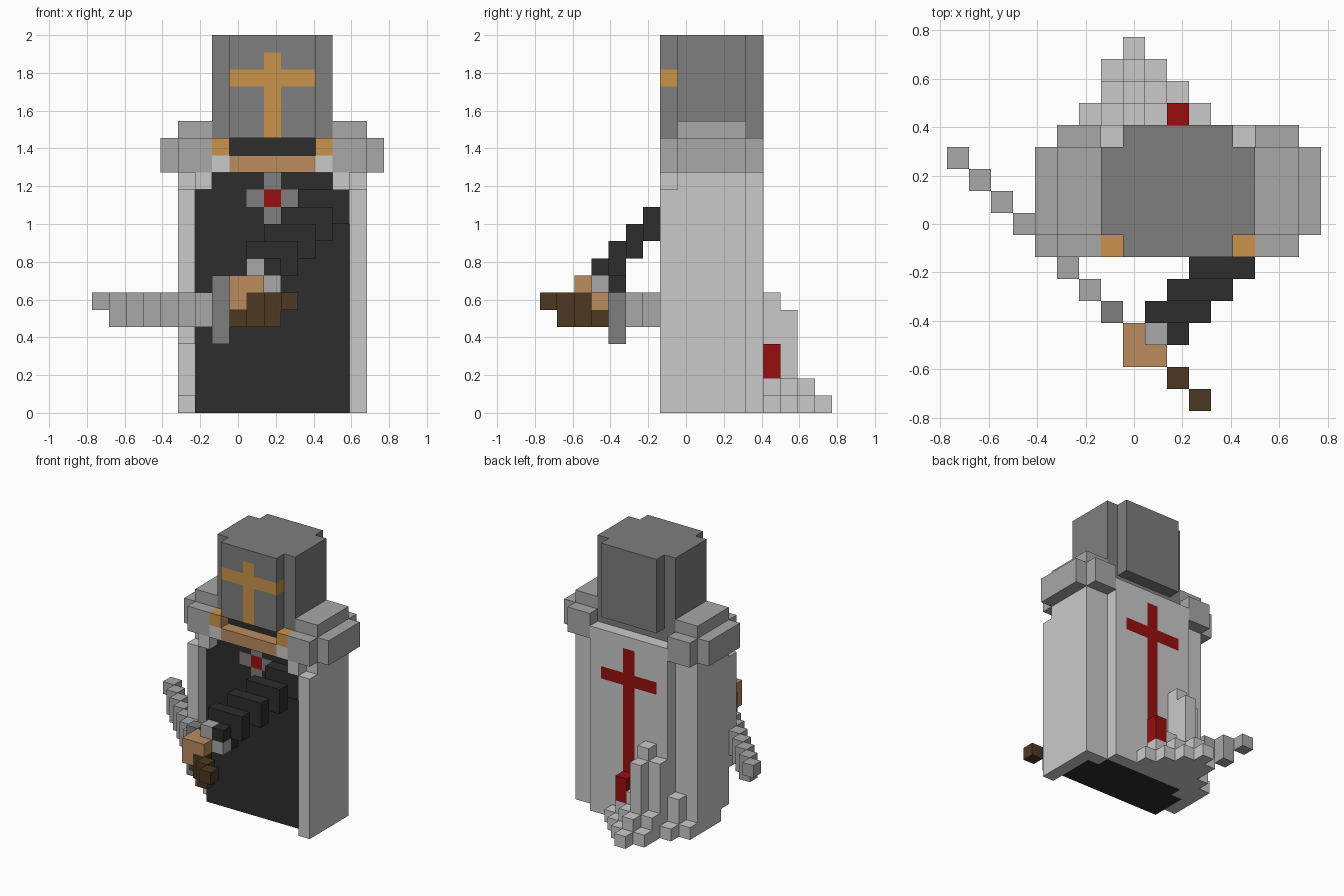
import bpy, bmesh
from mathutils import Vector

if "Cube" in bpy.data.objects:
    bpy.data.objects.remove(bpy.data.objects["Cube"])

U = 1 / 11                      # edge of one block
ORIGIN = Vector((-8.5 * U, -8.5 * U, 0))


def lin(c):
    c /= 255
    return c / 12.92 if c <= 0.04045 else ((c + 0.055) / 1.055) ** 2.4


COLOURS = {
    "dark_steel": (126, 126, 126), "light_steel": (168, 168, 168),
    "cape_white": (202, 202, 202), "black_cloth": (45, 45, 45),
    "gold": (202, 148, 74), "skin": (186, 140, 95),
    "brown_leather": (77, 57, 34), "red": (152, 15, 15),
}
MATS = {}
for name, rgb in COLOURS.items():
    MATS[name] = bpy.data.materials.new(name)
    MATS[name].diffuse_color = (*[lin(c) for c in rgb], 1)

blocks = {}                     # (i, j, k) -> (part, colour)


def box(part, colour, xs, ys, zs, mirror=False):
    """Fill a half-open box of blocks; mirror reflects about the figure's middle."""
    for i in range(*xs):
        for j in range(*ys):
            for k in range(*zs):
                blocks[i, j, k] = (part, colour)
                if mirror:
                    blocks[20 - i, j, k] = (part, colour)


def one(part, colour, i, j, k0, k1):
    box(part, colour, (i, i + 1), (j, j + 1), (k0, k1))


# robe
box("robe", "black_cloth", (6, 15), (8, 12), (0, 14))
# chest emblem
box("robe", "dark_steel", (10, 11), (8, 9), (11, 14))
box("robe", "dark_steel", (9, 12), (8, 9), (12, 13))
box("robe", "red", (10, 11), (8, 9), (12, 13))

# cape: sides, collar and back panel
box("cape", "cape_white", (5, 6), (8, 12), (0, 14), True)
box("cape", "cape_white", (5, 6), (7, 8), (0, 13), True)
box("cape", "cape_white", (6, 7), (7, 8), (13, 14), True)
box("cape", "cape_white", (7, 8), (7, 8), (14, 15), True)
box("cape", "cape_white", (6, 7), (11, 12), (0, 14), True)
box("cape", "cape_white", (7, 14), (12, 13), (0, 15))
# swept lower corner on the left
for j, k in ((7, 4), (8, 1)):
    for z in range(k):
        del blocks[5, j, z]
# red cross on the back
box("cape", "red", (10, 11), (12, 13), (4, 14))
box("cape", "red", (8, 13), (12, 13), (11, 12))

# trailing hem folds: column, row, height
for i, j, h in ((5, 12, 1), (6, 12, 3), (6, 13, 1), (7, 13, 6), (8, 13, 7),
                (9, 13, 3), (10, 13, 2), (11, 13, 1), (7, 14, 2), (8, 14, 6),
                (9, 14, 2), (10, 14, 1), (7, 15, 1), (8, 15, 2), (9, 15, 1),
                (8, 16, 1)):
    one("cape_hem", "cape_white", i, j, 0, h)
one("cape_hem", "red", 10, 13, 2, 4)

# shoulder plates
box("shoulder_plates", "light_steel", (5, 7), (7, 13), (14, 16), True)
box("shoulder_plates", "light_steel", (4, 5), (8, 12), (14, 16), True)
box("shoulder_plates", "light_steel", (5, 7), (8, 12), (16, 17), True)

# helmet with eye slit, face and gold cross
box("helmet", "dark_steel", (7, 14), (8, 12), (14, 22))
box("helmet", "dark_steel", (8, 13), (7, 13), (16, 22))
box("helmet", "black_cloth", (8, 13), (8, 9), (15, 16))
box("helmet", "gold", (7, 8), (7, 8), (15, 16), True)
box("helmet", "gold", (10, 11), (7, 8), (16, 21))
box("helmet", "gold", (8, 13), (7, 8), (19, 20))
box("face", "skin", (8, 13), (7, 8), (14, 15))

# sleeve stepping down and forward, then steel cuff
for s in range(4):
    x, y, z = 12 - s, 7 - s, 11 - s
    box("sleeve", "black_cloth", (x, x + 3), (y, y + 1), (z, z + 2))
one("sleeve", "black_cloth", 10, 4, 7, 8)
one("sleeve", "black_cloth", 10, 3, 8, 9)
one("cuff", "light_steel", 9, 3, 7, 9)
one("cuff", "light_steel", 10, 3, 7, 8)

# hand
one("hand", "skin", 8, 3, 6, 8)
one("hand", "skin", 8, 2, 6, 8)
one("hand", "skin", 9, 2, 7, 8)

# sword on the diagonal: blade, guard, grip
for i in range(7):
    one("sword_blade", "light_steel", i, 11 - i, 5 if i else 6, 7)
one("sword_guard", "dark_steel", 7, 4, 4, 8)
for i, k0, k1 in ((8, 5, 6), (9, 5, 7), (10, 5, 7), (11, 6, 7)):
    one("sword_grip", "brown_leather", i, 11 - i, k0, k1)

# build one mesh per part from the exposed block faces
DIRS = [Vector(d) for d in ((1, 0, 0), (-1, 0, 0), (0, 1, 0),
                            (0, -1, 0), (0, 0, 1), (0, 0, -1))]
for part in sorted({p for p, c in blocks.values()}):
    colours = sorted({c for p, c in blocks.values() if p == part})
    bm = bmesh.new()
    for pos, (p, colour) in blocks.items():
        if p != part:
            continue
        centre = Vector(pos) + Vector((0.5, 0.5, 0.5))
        for d in DIRS:
            if tuple(int(a + b) for a, b in zip(pos, d)) in blocks:
                continue
            u = Vector((d.y, d.z, d.x))
            v = d.cross(u)
            corners = [centre + (d + a * u + b * v) / 2
                       for a, b in ((-1, -1), (1, -1), (1, 1), (-1, 1))]
            f = bm.faces.new([bm.verts.new(ORIGIN + c * U) for c in corners])
            f.material_index = colours.index(colour)
    bmesh.ops.remove_doubles(bm, verts=bm.verts, dist=0.001)
    bmesh.ops.dissolve_limit(bm, angle_limit=0.01, verts=bm.verts,
                             edges=bm.edges, delimit={'MATERIAL'})
    mesh = bpy.data.meshes.new(part)
    bm.to_mesh(mesh)
    bm.free()
    for c in colours:
        mesh.materials.append(MATS[c])
    bpy.context.collection.objects.link(bpy.data.objects.new(part, mesh))

for m in bpy.data.materials:
    if m.users and not m.is_grease_pencil:
        m.use_nodes = True
        m.node_tree.nodes["Principled BSDF"].inputs["Base Color"].default_value = m.diffuse_color
